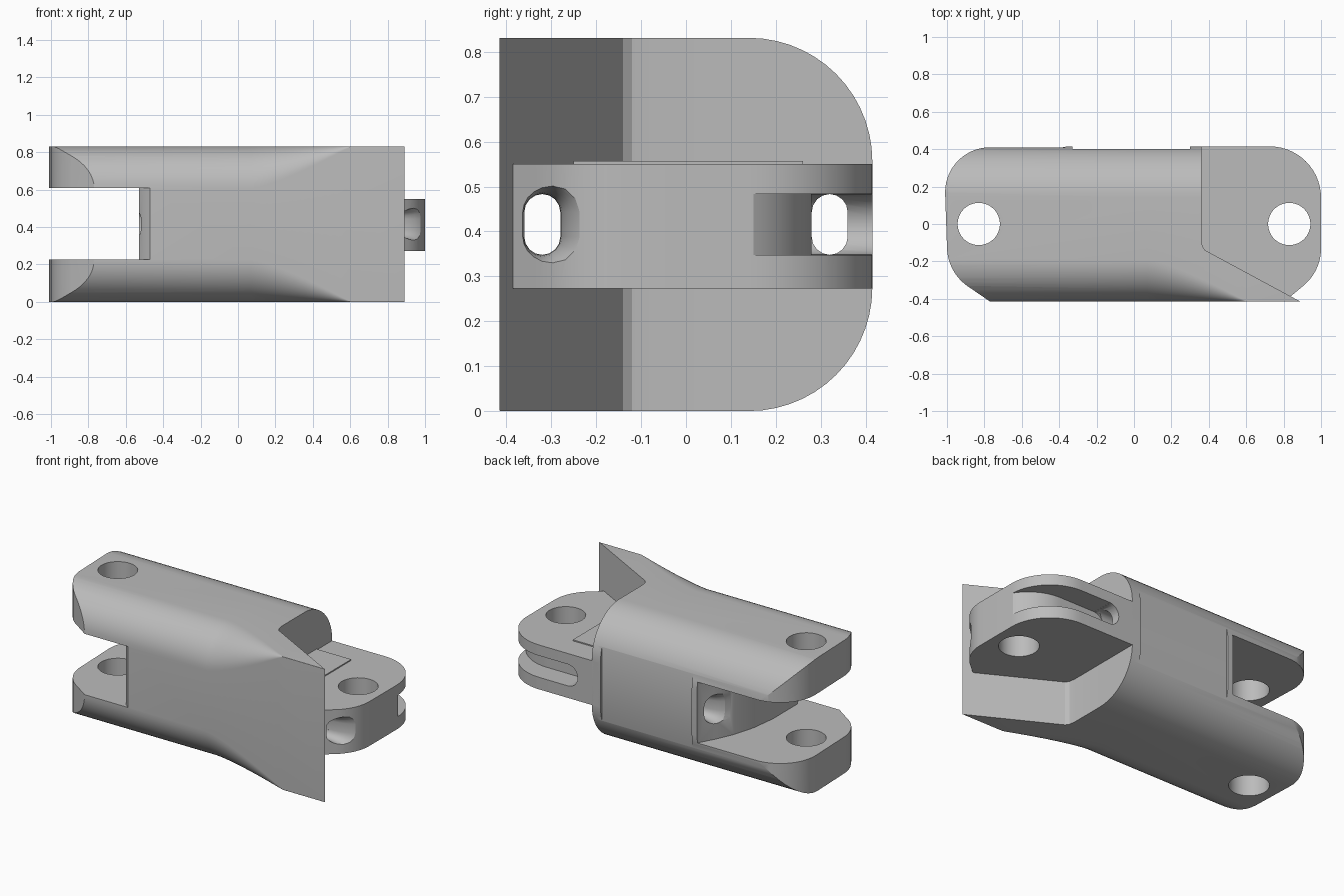
import bpy, bmesh, math
from mathutils import Vector, Matrix

if "Cube" in bpy.data.objects:
    bpy.data.objects.remove(bpy.data.objects["Cube"], do_unlink=True)

grey = bpy.data.materials.new("plain grey")
grey.use_nodes = True
grey.diffuse_color = (0.5, 0.5, 0.5, 1)
grey.node_tree.nodes["Principled BSDF"].inputs["Base Color"].default_value = (0.5, 0.5, 0.5, 1)

HALF, MID = 0.415, 0.4155      # half width, middle height
HOLE_X, ROPE_Y = 0.83, 0.32    # pin and rope channel positions


def arc(cx, cy, r, a0, a1, n=14):
    return [(cx + r * math.cos(math.radians(a0 + (a1 - a0) * i / n)),
             cy + r * math.sin(math.radians(a0 + (a1 - a0) * i / n))) for i in range(n + 1)]


def loft(name, rings):
    """Skin a list of equal-length point rings and cap both ends."""
    bm = bmesh.new()
    rows = [[bm.verts.new(p) for p in ring] for ring in rings]
    n = len(rows[0])
    for a, b in zip(rows, rows[1:]):
        for i in range(n):
            bm.faces.new((a[i], a[(i + 1) % n], b[(i + 1) % n], b[i]))
    bm.faces.new(rows[0][::-1])
    bm.faces.new(rows[-1])
    bmesh.ops.recalc_face_normals(bm, faces=bm.faces)
    mesh = bpy.data.meshes.new(name)
    bm.to_mesh(mesh)
    bm.free()
    mesh.materials.append(grey)
    obj = bpy.data.objects.new(name, mesh)
    bpy.context.collection.objects.link(obj)
    return obj


def prism(name, outline, z0, z1):
    return loft(name, [[(x, y, z) for x, y in outline] for z in (z0, z1)])


def box(name, x0, x1, y0, y1, z0, z1):
    return prism(name, [(x0, y0), (x1, y0), (x1, y1), (x0, y1)], z0, z1)


def boolean(obj, operation, cutter):
    mod = obj.modifiers.new("cut", 'BOOLEAN')
    mod.operation, mod.object, mod.solver = operation, cutter, 'EXACT'
    deps = bpy.context.evaluated_depsgraph_get()
    mesh = bpy.data.meshes.new_from_object(obj.evaluated_get(deps))
    obj.modifiers.clear()
    obj.data = mesh


def pin_hole(x):
    return prism("pin_cutter", arc(x, 0, 0.113, 0, 352.5, 47), -0.1, 1)


def stadium(w, h, n=8):
    """Upright rounded slot outline, centred on the origin."""
    r = w / 2
    return (arc(0, h / 2 - r, r, 0, 180, n) + arc(0, r - h / 2, r, 180, 360, n))


def rope_channel(y):
    return loft("rope_cutter", [[(x, y + u, MID + v) for u, v in stadium(0.08, 0.135)]
                                for x in (-0.7, 1.2)])


def bell_mouth(x_wide, x_deep, y, grow):
    """Flared rope entry, curved like a trumpet."""
    rings = []
    for i in range(9):
        t = i / 8
        g = grow * (1 - math.sqrt(1 - (1 - t) ** 2))
        rings.append([(x_wide + (x_deep - x_wide) * t, y + u, MID + v)
                      for u, v in stadium(0.081 + 2 * g, 0.136 + 2 * g)])
    return loft("mouth_cutter", rings)


# Body: rounded bar whose front edges sharpen into a flared flange
def section(x):
    t = min(max((x - 0.07) / 0.53, 0), 1)
    r = max(0.225 * (1 - t ** 1.3), 0.0015)
    b, top = 0.275, 0.831
    pts = (arc(HALF - b, b, b, -90, 0) + arc(HALF - b, top - b, b, 0, 90)
           + arc(r - HALF, top - r, r, 90, 180) + arc(r - HALF, r, r, 180, 270))
    return [(x, y, z) for y, z in pts]


stations = [-1.1] + [0.07 + 0.53 * i / 12 for i in range(13)] + [1.1]
body = loft("link_body", [section(x) for x in stations])

# Plan outline: rounded tail, slanted inner face of the flange
plan = ([(-0.63, -0.51), (1.066, -0.51), (0.38, -0.14), (0.366, -0.12), (0.36, -0.08),
         (0.36, 0.5), (-0.38, 0.5), (-0.38, 0.41)]
        + arc(-0.77, 0.17, 0.24, 90, 180)
        + arc(-0.74, -0.12, 0.26, 180, 234))
body_cutters = [("INTERSECT", prism("plan_cutter", plan, -0.2, 1.1))]

# Fork slot, shallow back recess, pin hole
slot = [(-1.2, -0.5), (-0.45, -0.5), (-0.47, -0.415), (-0.505, -0.385), (-0.53, -0.34),
        (-0.53, -0.1), (-0.51, 0.06), (-0.47, 0.2), (-0.42, 0.31), (-0.37, 0.4),
        (-0.35, 0.5), (-1.2, 0.5)]
body_cutters += [("DIFFERENCE", c) for c in (
    prism("slot_cutter", slot, 0.228, 0.608),
    box("recess_cutter", -0.33, 0.3, 0.4, 0.6, -0.1, 1),
    pin_hole(-HOLE_X),
    bell_mouth(-0.46, -0.3, ROPE_Y, 0.07),
    rope_channel(ROPE_Y), rope_channel(-ROPE_Y))]

# Tongue with rounded tip
tip = ([(0.3, -0.385), (0.84, -0.385), (0.9, -0.335)]
       + arc(0.74, -0.13, 0.26, -50, 0) + arc(0.725, 0.14, 0.275, 0, 90) + [(0.3, 0.415)])
tongue = prism("tongue", tip, 0.273, 0.55)
tongue_neck = box("tongue_neck", 0.34, 0.6, -0.25, 0.26, 0.5, 0.557)

# Rope groove around the back of the tip, with a rounded inner end
groove = ([(0.52, 0.6), (0.52, 0.28)]
          + arc(0.763, 0, 0.28, 90, 32) + [(1.2, 0.148), (1.2, 0.6)])
groove_end = loft("groove_end_cutter", [[(0.525 + u, y, MID + v)
                  for u, v in arc(0, 0, 0.0675, 0, 345, 23)] for y in (0.28, 0.6)])
tongue_cutters = [("DIFFERENCE", c) for c in (
    prism("groove_cutter", groove, MID - 0.0675, MID + 0.0675), groove_end,
    pin_hole(HOLE_X),
    bell_mouth(1.02, 0.82, -ROPE_Y, 0.11),
    rope_channel(ROPE_Y), rope_channel(-ROPE_Y))]

for part, cutters in ((body, body_cutters), (tongue, tongue_cutters)):
    for operation, cutter in cutters:
        cutter.hide_render = True
        boolean(part, operation, cutter)
        bpy.data.objects.remove(cutter, do_unlink=True)

# Smooth curved faces, keep hard edges
bpy.ops.object.select_all(action='DESELECT')
for part in (body, tongue, tongue_neck):
    part.select_set(True)
bpy.context.view_layer.objects.active = body
bpy.ops.object.shade_smooth_by_angle(angle=math.radians(25))
